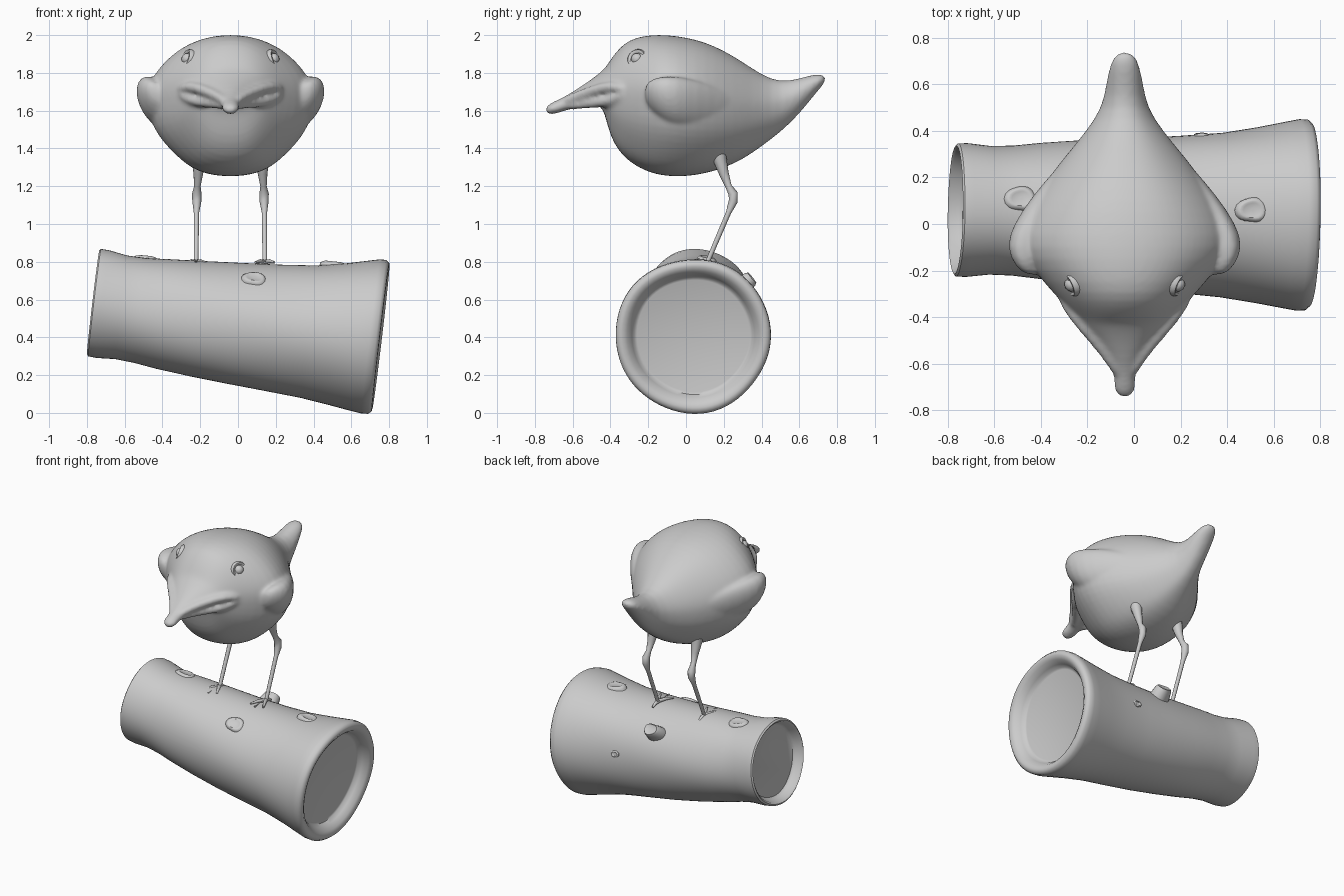
import bpy, bmesh, math
from mathutils import Vector

if "Cube" in bpy.data.objects:
    bpy.data.objects.remove(bpy.data.objects["Cube"], do_unlink=True)

CX = -0.04  # bird's own centre line

clay = bpy.data.materials.new("clay_grey")
clay.use_nodes = True
clay.diffuse_color = (0.6, 0.6, 0.6, 1)
clay.node_tree.nodes["Principled BSDF"].inputs["Base Color"].default_value = (0.6, 0.6, 0.6, 1)


def loft(bm, rings):
    """Skin a list of closed rings and cap both ends."""
    rows = [[bm.verts.new(p) for p in ring] for ring in rings]
    n = len(rows[0])
    for a, b in zip(rows, rows[1:]):
        for i in range(n):
            j = (i + 1) % n
            bm.faces.new((a[i], a[j], b[j], b[i]))
    bm.faces.new(rows[0])
    bm.faces.new(rows[-1])


def circle(center, axis, radius, n, wobble=None):
    axis = Vector(axis).normalized()
    u = axis.cross(Vector((0, 1, 0))).normalized()
    v = axis.cross(u)
    ring = []
    for i in range(n):
        t = math.tau * i / n
        r = radius * (wobble(t) if wobble else 1)
        ring.append(Vector(center) + (u * math.cos(t) + v * math.sin(t)) * r)
    return ring


def tube(bm, points, radii, n=12):
    """Tapered tube along a path."""
    pts = [Vector(p) for p in points]
    rings = []
    for i, p in enumerate(pts):
        axis = pts[min(i + 1, len(pts) - 1)] - pts[max(i - 1, 0)]
        rings.append(circle(p, axis, radii[i], n))
    loft(bm, rings)


def revolve(bm, origin, axis, profile, n=24, wobble=None):
    """Turn (distance, radius) pairs about an axis."""
    axis = Vector(axis).normalized()
    loft(bm, [circle(Vector(origin) + axis * s, axis, r, n, wobble) for s, r in profile])


def finish(name, bm, angle=50, subsurf=0):
    bmesh.ops.recalc_face_normals(bm, faces=bm.faces)
    mesh = bpy.data.meshes.new(name)
    bm.to_mesh(mesh)
    bm.free()
    ob = bpy.data.objects.new(name, mesh)
    bpy.context.collection.objects.link(ob)
    mesh.materials.append(clay)
    if subsurf:
        ob.modifiers.new("Subdivision", "SUBSURF").levels = subsurf
        ob.modifiers["Subdivision"].render_levels = subsurf
    bpy.ops.object.select_all(action="DESELECT")
    ob.select_set(True)
    bpy.context.view_layer.objects.active = ob
    bpy.ops.object.shade_smooth_by_angle(angle=math.radians(angle))
    return ob


# Bird body from tail to beak tip: y, bottom, widest height, top, half width
stations = [
    (0.74, 1.75, 1.77, 1.785, 0.03), (0.70, 1.71, 1.76, 1.80, 0.062),
    (0.60, 1.58, 1.69, 1.77, 0.08), (0.50, 1.485, 1.63, 1.75, 0.097),
    (0.40, 1.41, 1.61, 1.79, 0.165), (0.30, 1.34, 1.61, 1.86, 0.25),
    (0.20, 1.295, 1.62, 1.92, 0.33), (0.10, 1.265, 1.64, 1.965, 0.395),
    (0.00, 1.25, 1.66, 1.99, 0.44), (-0.10, 1.25, 1.68, 2.003, 0.45),
    (-0.20, 1.27, 1.68, 2.003, 0.395), (-0.30, 1.325, 1.68, 1.98, 0.305),
    (-0.36, 1.39, 1.69, 1.925, 0.25), (-0.40, 1.465, 1.70, 1.87, 0.21),
    (-0.425, 1.56, 1.71, 1.83, 0.188), (-0.445, 1.63, 1.71, 1.81, 0.172),
    (-0.50, 1.635, 1.69, 1.765, 0.125), (-0.60, 1.61, 1.65, 1.70, 0.058),
    (-0.66, 1.595, 1.625, 1.665, 0.045), (-0.71, 1.575, 1.61, 1.645, 0.05),
    (-0.745, 1.59, 1.605, 1.62, 0.025),
]
bm = bmesh.new()
rings = []
for y, low, mid, top, w in stations:
    ring = []
    for i in range(32):
        t = math.tau * i / 32
        s = math.sin(t)
        # The belly has a broad base and straight flanks
        dz = (top - mid) * s if s > 0 else -(mid - low) * abs(s) ** 0.75
        pinch = 1 - (0.05 if s > 0 else 0.14) * math.sin(2 * t) ** 2
        ring.append((CX + w * math.cos(t) * pinch, y, mid + dz))
    rings.append(ring)
loft(bm, rings)

# Wing sections: offset, y, height, half thickness, half depth
wing = [(0.39, -0.22, 1.695, 0.03, 0.04), (0.405, -0.185, 1.685, 0.06, 0.085),
        (0.41, -0.10, 1.655, 0.095, 0.135), (0.385, 0.0, 1.635, 0.088, 0.14),
        (0.32, 0.12, 1.62, 0.072, 0.125), (0.24, 0.24, 1.60, 0.05, 0.09),
        (0.15, 0.36, 1.60, 0.03, 0.05)]
upper_lip = [(0.28, -0.305, 1.71), (0.215, -0.395, 1.735), (0.13, -0.49, 1.705),
             (0.06, -0.58, 1.675), (0.02, -0.66, 1.64)]
lower_lip = [(0.28, -0.305, 1.70), (0.21, -0.385, 1.652), (0.12, -0.48, 1.643),
             (0.06, -0.56, 1.635), (0.02, -0.64, 1.62)]
for side in (-1, 1):
    # Folded wing, leaning out at the top and fading to the rear
    loft(bm, [[(CX + side * (x + thick * (math.cos(math.tau * i / 20)
                                          + 0.4 * math.sin(math.tau * i / 20))), y,
                z + deep * math.sin(math.tau * i / 20)) for i in range(20)]
              for x, y, z, thick, deep in wing])
    # Beak lips
    for lip in (upper_lip, lower_lip):
        tube(bm, [(CX + side * x, y, z) for x, y, z in lip],
             [0.022, 0.03, 0.03, 0.027, 0.022])
body = finish("bird_body", bm, 180, 1)
remesh = body.modifiers.new("Blend", "REMESH")
remesh.mode = "VOXEL"
remesh.voxel_size = 0.011
remesh.use_smooth_shade = True
soften = body.modifiers.new("Soften", "SMOOTH")
soften.factor = 0.5
soften.iterations = 10

for side, name in ((-1, "right"), (1, "left")):
    # Eye with a raised lid ring
    bm = bmesh.new()
    out = Vector((side * 0.88, -0.4, 0.33))
    revolve(bm, (CX + side * 0.22, -0.255, 1.87), out,
            [(-0.05, 0.055), (0.012, 0.055), (0.023, 0.048), (0.022, 0.038),
             (0.012, 0.031), (0.026, 0.027), (0.036, 0.016), (0.039, 0.004)])
    finish(name + "_eye", bm)

    # Leg with thigh, ankle knob and thin shank
    bm = bmesh.new()
    tube(bm, [(CX + side * x, y, z) for x, y, z in
              [(0.165, 0.16, 1.44), (0.17, 0.18, 1.34), (0.17, 0.20, 1.27), (0.175, 0.225, 1.20),
               (0.178, 0.25, 1.16), (0.178, 0.25, 1.12), (0.18, 0.225, 1.06), (0.182, 0.11, 0.79)]],
         [0.045, 0.036, 0.026, 0.017, 0.025, 0.024, 0.014, 0.012])
    finish(name + "_leg", bm)

    # Toes: three forward, one back
    bm = bmesh.new()
    foot = Vector((CX + side * 0.182, 0.11, 0.797))
    for dx, dy in ((-0.05, -0.1), (0, -0.125), (0.05, -0.1), (0, 0.06)):
        tip = foot + Vector((dx, dy, 0.0 if dy < 0 else -0.02))
        tube(bm, [foot, (foot + tip) / 2 + Vector((0, 0, 0.006)), tip],
             [0.013, 0.011, 0.006], 8)
    finish(name + "_foot", bm)

# Log, sagging in the middle, with a recessed face at each end
AXIS = Vector((0.993, -0.015, -0.118))


def log_center(s):
    sag = 0.026 * math.sin(math.pi * min(max(s / 1.5, 0), 1))
    return Vector((-0.767, 0.06, 0.585 - sag)) + AXIS * s


def bark(t, s):
    return 1 + 0.008 * math.sin(3 * t + 3 * s) + 0.006 * math.sin(5 * t - 6 * s)


profile = [(0.06, 0.235), (0.045, 0.25), (0.01, 0.262), (0.0, 0.275), (0.008, 0.286),
           (0.05, 0.287), (0.15, 0.276), (0.25, 0.279), (0.37, 0.292), (0.55, 0.307),
           (0.75, 0.322), (0.95, 0.336), (1.15, 0.353), (1.30, 0.377), (1.42, 0.4),
           (1.48, 0.411), (1.515, 0.41), (1.532, 0.395), (1.535, 0.375), (1.522, 0.35),
           (1.49, 0.325), (1.465, 0.312), (1.46, 0.298)]
bm = bmesh.new()
loft(bm, [circle(log_center(s), AXIS, r, 72, lambda t: bark(t, s)) for s, r in profile])
finish("log", bm, 45)

# Knots: distance along log, angle from top toward the back, log radius, size, height
knots = [("front_knot", 0.83, -39, 0.325, 0.052, 0.012),
         ("top_small_end_knot", 0.25, 11, 0.279, 0.055, 0.012),
         ("top_large_end_knot", 1.24, 3, 0.366, 0.055, 0.012),
         ("back_knot", 1.06, 82, 0.345, 0.025, 0.004),
         ("back_stub", 0.78, 50, 0.322, 0.055, 0.07)]
up = Vector((0.118, 0, 0.993))
for name, s, deg, r, size, height in knots:
    a = math.radians(deg)
    out = up * math.cos(a) + Vector((0, math.sin(a), 0))
    bm = bmesh.new()
    revolve(bm, log_center(s) + out * r, out,
            [(-0.05, size * 1.2), (0, size * 1.1), (height * 0.8, size * 0.9),
             (height, size * 0.75), (height - 0.004, size * 0.6), (height - 0.004, 0.004)],
            20, lambda t: 1 + 0.15 * math.cos(2 * t) + 0.05 * math.sin(3 * t + 1))
    finish(name, bm)
